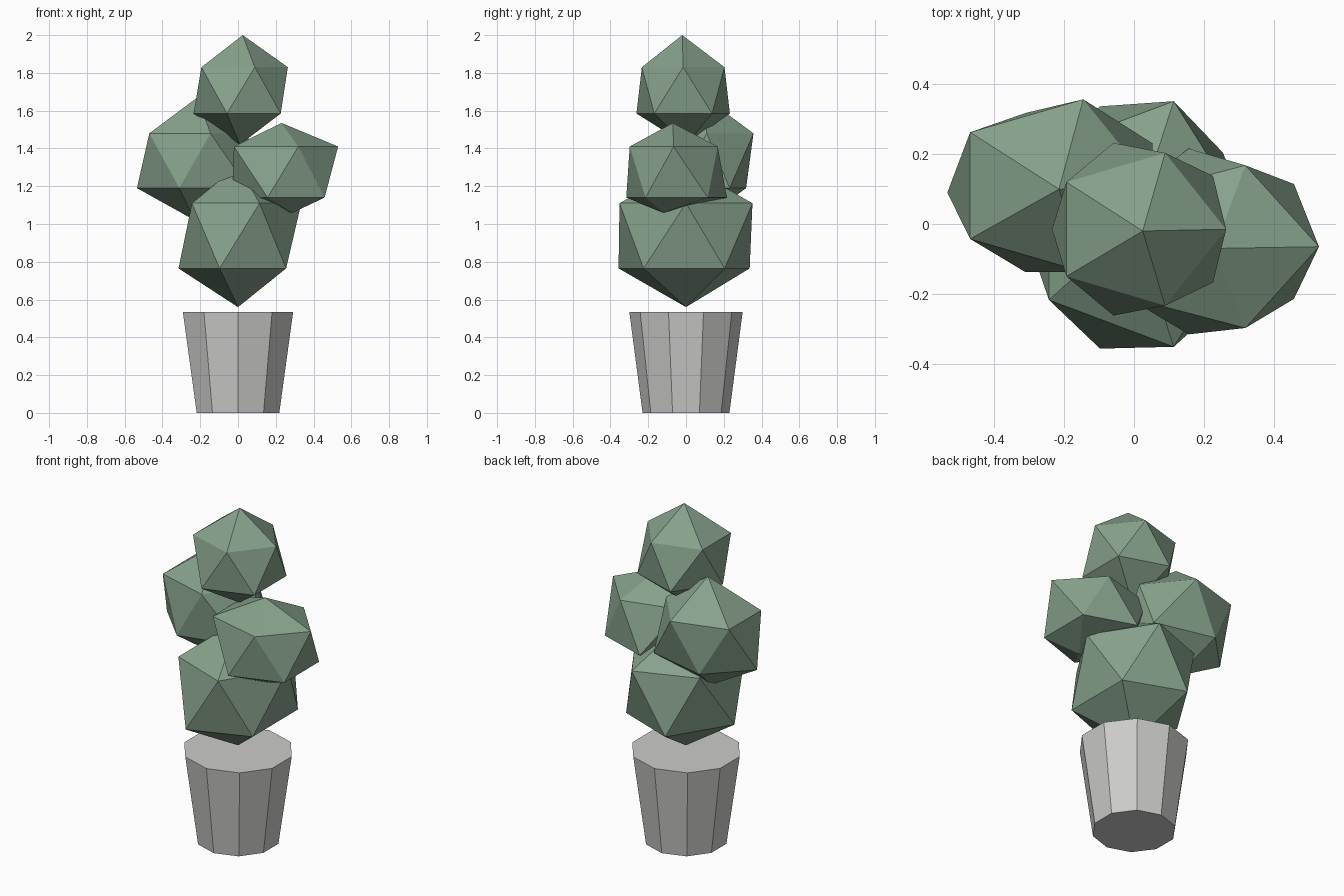
import bpy
import bmesh
from math import sin, cos, tau

if "Cube" in bpy.data.objects:
    bpy.data.objects.remove(bpy.data.objects["Cube"], do_unlink=True)


def make_material(name, color):
    mat = bpy.data.materials.new(name)
    mat.use_nodes = True
    mat.diffuse_color = color
    bsdf = next(n for n in mat.node_tree.nodes if n.type == 'BSDF_PRINCIPLED')
    bsdf.inputs["Base Color"].default_value = color
    return mat


def finish(bm, name, mat):
    bmesh.ops.recalc_face_normals(bm, faces=bm.faces)
    mesh = bpy.data.meshes.new(name)
    bm.to_mesh(mesh)
    bm.free()
    mesh.materials.append(mat)
    obj = bpy.data.objects.new(name, mesh)
    bpy.context.collection.objects.link(obj)
    return obj


def ring(bm, center, rx, ry, sides, start):
    x, y, z = center
    angles = [tau * (start + i) / sides for i in range(sides)]
    return [bm.verts.new((x + rx * cos(a), y + ry * sin(a), z)) for a in angles]


def foliage_clump(name, top, upper, lower, bottom):
    """Twenty-sided clump: two tips and two staggered five-sided rings.
    Each ring is (center, x radius, y radius)."""
    bm = bmesh.new()
    bm.verts.new(top)
    bm.verts.new(bottom)
    ring(bm, *upper, 5, 0)
    ring(bm, *lower, 5, 0.5)
    bmesh.ops.convex_hull(bm, input=bm.verts[:])
    return finish(bm, name, leaf)


leaf = make_material("muted green", (0.24, 0.355, 0.26, 1))
stone = make_material("light grey", (0.6, 0.6, 0.59, 1))

# Tapered ten-sided pot with flat closed ends
bm = bmesh.new()
foot = ring(bm, (0, 0, 0), 0.23, 0.23, 10, 0.5)
rim = ring(bm, (0, 0, 0.535), 0.307, 0.3, 10, 0.5)
bm.faces.new(foot[::-1])
bm.faces.new(rim)
for i in range(10):
    j = (i + 1) % 10
    bm.faces.new((foot[i], foot[j], rim[j], rim[i]))
finish(bm, "pot", stone)

# Four stacked, slightly uneven foliage clumps
foliage_clump("base_foliage", (0, 0, 1.31),
              ((0.015, 0, 1.11), 0.32, 0.37),
              ((0, -0.01, 0.765), 0.315, 0.365), (0, 0, 0.56))
foliage_clump("right_side_foliage", (-0.215, 0.1, 1.67),
              ((-0.235, 0.11, 1.48), 0.29, 0.26),
              ((-0.21, 0.09, 1.19), 0.325, 0.24), (-0.23, 0.09, 1.02))
foliage_clump("left_side_foliage", (0.23, -0.07, 1.535),
              ((0.225, -0.065, 1.41), 0.305, 0.245),
              ((0.24, -0.05, 1.14), 0.27, 0.28), (0.29, -0.12, 1.06))
foliage_clump("top_foliage", (0.025, -0.02, 2),
              ((0.011, -0.015, 1.83), 0.253, 0.23),
              ((0.02, -0.015, 1.585), 0.255, 0.26), (0.01, 0, 1.42))
